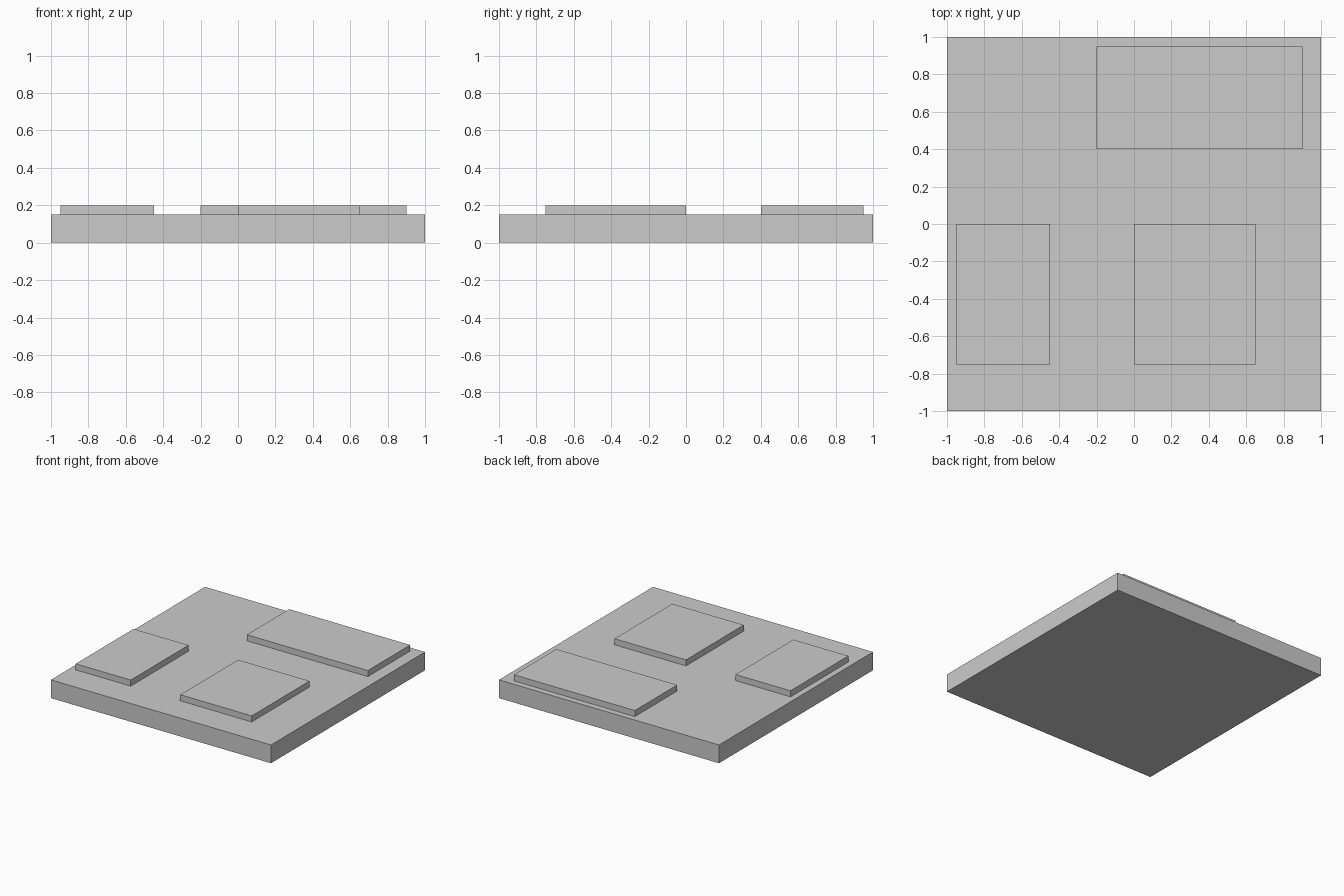
import bpy

old = bpy.data.objects.get("Cube")
if old:
    bpy.data.objects.remove(old, do_unlink=True)

# Single matte grey
grey = bpy.data.materials.new("plain_grey")
grey.use_nodes = True
colour = (0.6, 0.6, 0.6, 1.0)
grey.diffuse_color = colour
grey.node_tree.nodes["Principled BSDF"].inputs["Base Color"].default_value = colour


def box(name, low, high):
    """Add a flat-shaded box spanning two opposite corners."""
    centre = [(a + b) / 2 for a, b in zip(low, high)]
    bpy.ops.mesh.primitive_cube_add(size=1, location=centre)
    obj = bpy.context.object
    obj.name = name
    obj.scale = [b - a for a, b in zip(low, high)]
    bpy.ops.object.transform_apply(location=False, rotation=False, scale=True)
    obj.data.materials.append(grey)
    return obj


BASE_TOP, PAD_TOP = 0.15, 0.2

# Square base slab
box("base_slab", (-1, -1, 0), (1, 1, BASE_TOP))

# Raised rectangular pads: x range, y range
pads = {
    "front_right_pad": ((-0.95, -0.45), (-0.75, 0)),
    "front_left_pad": ((0, 0.65), (-0.75, 0)),
    "back_pad": ((-0.2, 0.9), (0.4, 0.95)),
}
for name, (xs, ys) in pads.items():
    box(name, (xs[0], ys[0], BASE_TOP), (xs[1], ys[1], PAD_TOP))
